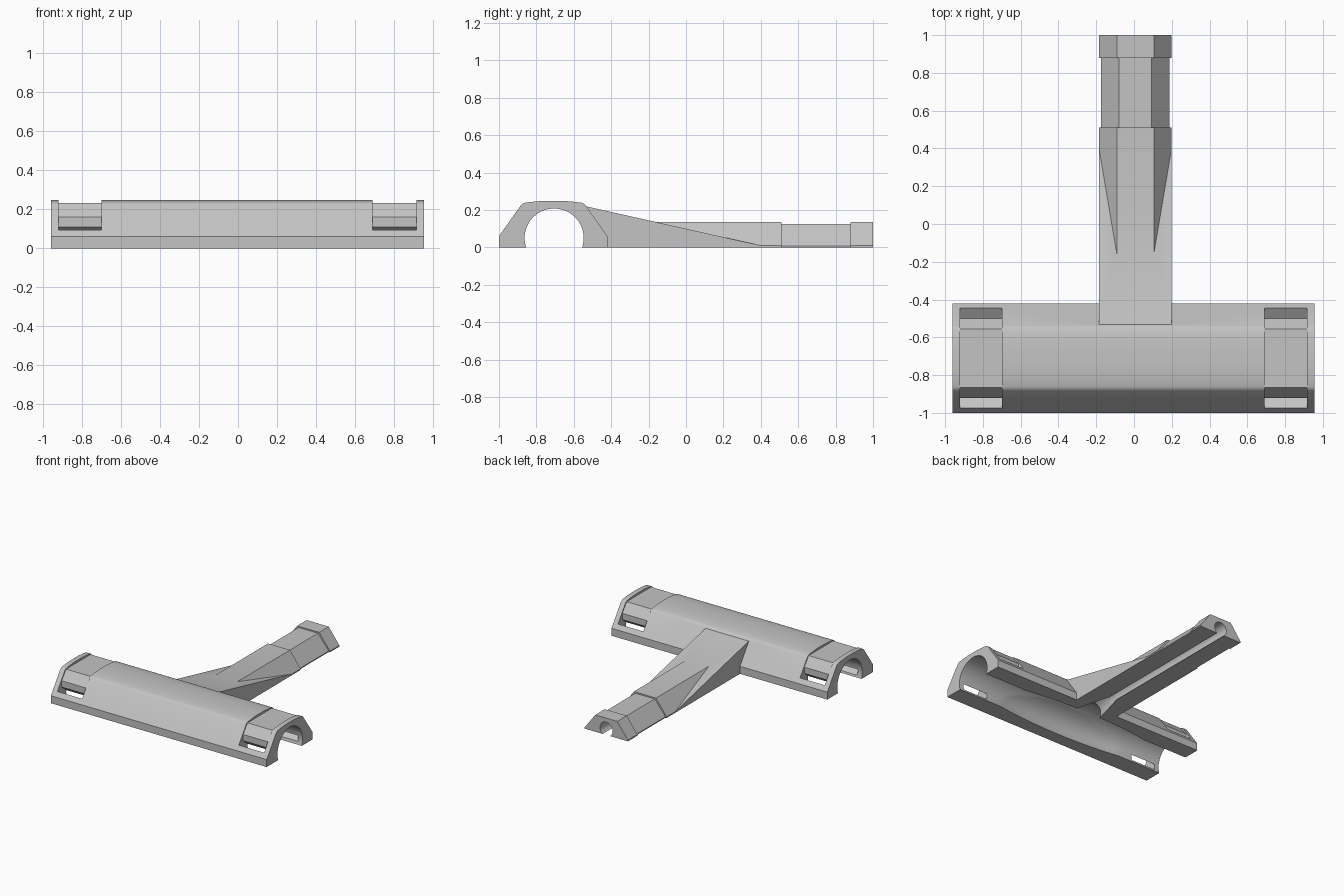
import bpy, bmesh
from math import pi, cos, sin
from mathutils import Matrix, Vector

old = bpy.data.objects.get("Cube")
if old:
    bpy.data.objects.remove(old, do_unlink=True)

grey = bpy.data.materials.new("light grey plastic")
grey.use_nodes = True
colour = (0.55, 0.55, 0.55, 1)
grey.diffuse_color = colour
grey.node_tree.nodes["Principled BSDF"].inputs["Base Color"].default_value = colour

BODY_Y = -0.71
NECK_X = 0.007


def finish(name, bm):
    bmesh.ops.recalc_face_normals(bm, faces=bm.faces)
    mesh = bpy.data.meshes.new(name)
    bm.to_mesh(mesh)
    bm.free()
    mesh.materials.append(grey)
    obj = bpy.data.objects.new(name, mesh)
    bpy.context.collection.objects.link(obj)
    return obj


def prism(name, outline, axis, start, end):
    """Extrude an outline: (y, z) along x, or (x, z) along y."""
    bm = bmesh.new()
    place = (lambda a, b: (start, a, b)) if axis == "x" else (lambda a, b: (a, start, b))
    face = bm.faces.new([bm.verts.new(place(a, b)) for a, b in outline])
    move = Vector((end - start, 0, 0) if axis == "x" else (0, end - start, 0))
    new = bmesh.ops.extrude_face_region(bm, geom=[face])["geom"]
    bmesh.ops.translate(bm, vec=move, verts=[v for v in new if isinstance(v, bmesh.types.BMVert)])
    return finish(name, bm)


def mirrored(half, centre):
    """Close a right-hand half outline with its reflection."""
    return [(centre + u, z) for u, z in half] + [(centre - u, z) for u, z in reversed(half)]


def circle(centre, height, radius, sides):
    return [(centre + radius * cos(2 * pi * i / sides), height + radius * sin(2 * pi * i / sides))
            for i in range(sides)]


def combine(target, other, operation):
    mod = target.modifiers.new(operation, "BOOLEAN")
    mod.operation, mod.solver, mod.object = operation, "EXACT", other
    bpy.context.view_layer.objects.active = target
    bpy.ops.object.modifier_apply(modifier=mod.name)
    bpy.data.objects.remove(other, do_unlink=True)


# Wide crossbar with a gently crowned top
body_half = [(0.29, 0), (0.29, 0.06), (0.172, 0.226), (0.163, 0.234), (0.15, 0.239), (0.1, 0.245), (0.05, 0.249)]
bracket = prism("t_bracket", mirrored(body_half, BODY_Y), "x", -0.96, 0.955)

# Strap grooves that wrap the crossbar and break into the bore
strap_half = [(0.14, 0.01), (0.4, 0.187), (0.4, 0.4), (0, 0.4), (0, 0.232),
              (0.155, 0.232), (0.21, 0.16), (0.21, 0.11), (0.13, 0.045)]
for start, end in ((-0.92, -0.70), (0.69, 0.915)):
    for side in (1, -1):
        outline = [(BODY_Y + side * (u if u else -0.01), z) for u, z in strap_half]
        combine(bracket, prism("strap_cutter", outline, "x", start, end), "DIFFERENCE")

# Neck: ramp, shank, slimmer grip and end collar
ramp = [(-0.6, 0), (-0.532, 0), (-0.532, 0.219), (0.43, 0.003), (0.43, 0)]
combine(bracket, prism("ramp", ramp[1:], "x", NECK_X - 0.192, NECK_X + 0.192), "UNION")
full = [(0.192, 0), (0.192, 0.01), (0.098, 0.135)]
slim = [(0.182, 0), (0.182, 0.008), (0.086, 0.125)]
for name, half, start, end in (("grip", slim, 0.4, 0.95), ("shank", full, -0.5, 0.51),
                               ("collar", full, 0.88, 1.0)):
    combine(bracket, prism(name, mirrored(half, NECK_X), "y", start, end), "UNION")

# Round bore through the crossbar
combine(bracket, prism("bore_cutter", circle(-0.705, 0.05, 0.158, 64), "x", -1.1, 1.1), "DIFFERENCE")

# Long hollow that widens the bore walls in the middle
bm = bmesh.new()
bmesh.ops.create_uvsphere(bm, u_segments=64, v_segments=48, radius=1,
                          matrix=Matrix.Translation((0, -0.705, 0.045)) @ Matrix.Diagonal((0.95, 0.2, 0.155, 1)))
combine(bracket, finish("hollow_cutter", bm), "DIFFERENCE")

# Cable channel along the neck, flaring where it meets the bore
combine(bracket, prism("channel_cutter", circle(NECK_X, 0.046, 0.056, 40), "y", -0.7, 1.1), "DIFFERENCE")
bm = bmesh.new()
bmesh.ops.create_cone(bm, cap_ends=True, segments=40, radius1=0.14, radius2=0.05, depth=0.4,
                      matrix=Matrix.Translation((NECK_X, -0.43, 0.04)) @ Matrix.Rotation(-pi / 2, 4, "X"))
combine(bracket, finish("flare_cutter", bm), "DIFFERENCE")

# Smooth curved walls, crisp edges
bpy.ops.object.select_all(action="DESELECT")
bracket.select_set(True)
bpy.context.view_layer.objects.active = bracket
bpy.ops.object.shade_smooth_by_angle(angle=0.45)
